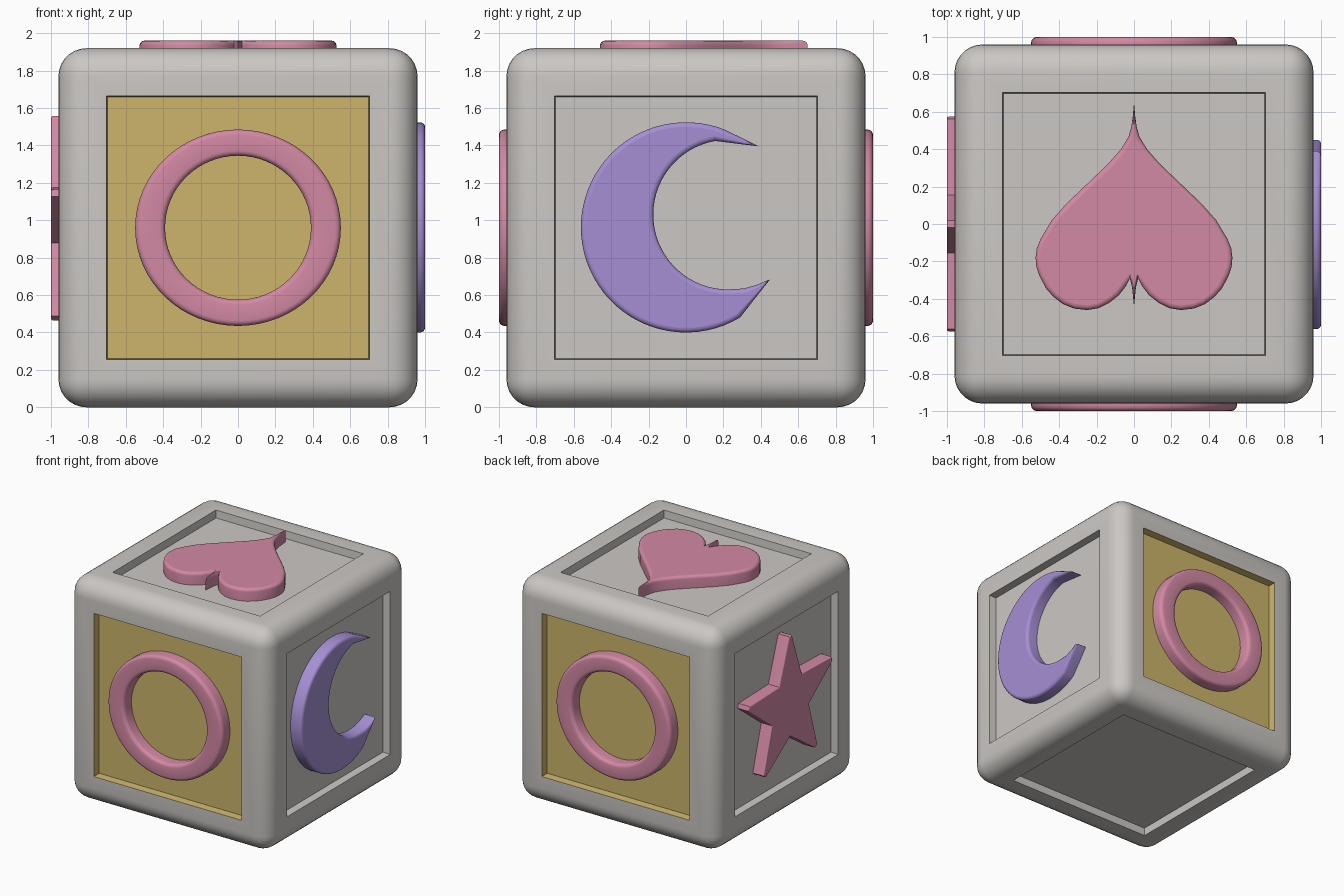
import bpy, bmesh, math
from mathutils import Vector
from mathutils.geometry import intersect_line_line_2d

if "Cube" in bpy.data.objects:
    bpy.data.objects.remove(bpy.data.objects["Cube"])

H = 0.96            # half size of the block
FLOOR = H - 0.065   # recessed panel floor


def material(name, rgb):
    m = bpy.data.materials.new(name)
    m.diffuse_color = (*rgb, 1)
    m.use_nodes = True
    m.node_tree.nodes["Principled BSDF"].inputs["Base Color"].default_value = m.diffuse_color
    return m


GREY = material("warm grey", (0.60, 0.575, 0.55))
YELLOW = material("mustard yellow", (0.61, 0.46, 0.145))
PINK = material("rose pink", (0.65, 0.25, 0.375))
PURPLE = material("lavender purple", (0.38, 0.275, 0.66))

# local (u right, v up, w outward) to world, for each side of the block
SIDES = {
    "front": lambda u, v, w: (u, -w, H + v),
    "back": lambda u, v, w: (-u, w, H + v),
    "right": lambda u, v, w: (w, u, H + v),
    "left": lambda u, v, w: (-w, -u, H + v),
    "top": lambda u, v, w: (u, v, H + w),
}


def finish(bm, name, mats, flat=()):
    """Smooth shading with sharp edges over 30 degrees and around flat faces."""
    bmesh.ops.recalc_face_normals(bm, faces=bm.faces)
    for f in bm.faces:
        f.smooth = True
    for e in bm.edges:
        e.smooth = e.calc_face_angle(0) < math.radians(30)
    for f in flat:
        for e in f.edges:
            e.smooth = False
    me = bpy.data.meshes.new(name)
    bm.to_mesh(me)
    bm.free()
    for m in mats:
        me.materials.append(m)
    ob = bpy.data.objects.new(name, me)
    bpy.context.scene.collection.objects.link(ob)
    return ob


def skin(bm, loops, closed=False):
    """Quads between successive vertex loops."""
    n = len(loops[0])
    pairs = list(zip(loops, loops[1:])) + ([(loops[-1], loops[0])] if closed else [])
    for a, b in pairs:
        for i in range(n):
            j = (i + 1) % n
            bm.faces.new((a[i], a[j], b[j], b[i]))


def round_steps(e, n=4):
    """(inset, height) steps of a rounded rim reaching w = 1."""
    return [(e * (1 - math.cos(a)), 1 - e + e * math.sin(a))
            for a in (math.pi / 2 * k / n for k in range(n + 1))]


def plate(name, side, pts, mat, e):
    """Raised outline shape with a rounded rim."""
    pts = [Vector(p) for p in pts]
    n = len(pts)
    if sum(pts[i - 1].cross(pts[i]) for i in range(n)) < 0:
        pts.reverse()
    inward = []
    for i, p in enumerate(pts):
        t = (p - pts[i - 1]).normalized() + (pts[(i + 1) % n] - p).normalized()
        if t.length < 1e-4:
            t = pts[(i + 1) % n] - p
        d = Vector((-t.y, t.x)).normalized()
        room = e                       # keep the rim narrow in thin spikes
        for k in range(n):
            if k in (i, (i - 1) % n):
                continue
            hit = intersect_line_line_2d(p, p + d * 3 * e, pts[k], pts[(k + 1) % n])
            if hit:
                room = min(room, 0.35 * (hit - p).length)
        inward.append(d * room / e)
    bm = bmesh.new()
    loops = [[bm.verts.new(SIDES[side](*(p + d * s), w)) for p, d in zip(pts, inward)]
             for s, w in [(0, FLOOR - 0.01)] + round_steps(e)]
    skin(bm, loops)
    bm.faces.new(loops[0])
    cap = bm.faces.new(loops[-1])
    return finish(bm, name, [mat], [cap])


def arc(cx, cy, r, a0, a1, n):
    return [(cx + r * math.cos(math.radians(a0 + (a1 - a0) * k / n)),
             cy + r * math.sin(math.radians(a0 + (a1 - a0) * k / n))) for k in range(n + 1)]


# rounded block with a recessed panel on every side
bm = bmesh.new()
bmesh.ops.create_cube(bm, size=2 * H)
bmesh.ops.translate(bm, verts=bm.verts, vec=(0, 0, H))
bmesh.ops.bevel(bm, geom=list(bm.edges), offset=0.15, offset_type='OFFSET',
                segments=7, profile=0.5, affect='EDGES')
bm.normal_update()
panels = sorted(bm.faces, key=lambda f: -f.calc_area())[:6]
for f in panels:
    normal = f.normal.copy()
    bmesh.ops.inset_individual(bm, faces=[f], thickness=0.15)
    walls = bmesh.ops.inset_individual(bm, faces=[f], thickness=0.008)["faces"]
    bmesh.ops.translate(bm, verts=f.verts, vec=normal * (FLOOR - H))
    if abs(normal.y) > 0.9:            # front and back panels are yellow
        for g in [f] + [w for w in walls if w is not f]:
            g.material_index = 1
finish(bm, "block", [GREY, YELLOW])

# rings on the front and back
e = 0.03
steps = round_steps(e)
profile = [(0, FLOOR - 0.01)] + steps + [(0.15 - s, w) for s, w in reversed(steps)] + [(0.15, FLOOR - 0.01)]
for side in ("front", "back"):
    bm = bmesh.new()
    loops = []
    for s, w in profile:
        t = s / 0.15
        ru, rv = 0.55 - 0.16 * t, 0.525 - 0.14 * t
        loops.append([bm.verts.new(SIDES[side](ru * math.cos(a), rv * math.sin(a), w))
                      for a in (math.tau * k / 64 for k in range(64))])
    skin(bm, loops, closed=True)
    finish(bm, side + "_ring", [PINK])

# crescent moon on the right
moon = (arc(0, 0.002, 0.562, 68, 301, 48)
        + [(0.45, -0.275), (0.38, -0.305), (0.31, -0.325)]
        + arc(0.225, 0.07, 0.40, 270, 100, 32) + [(0.39, 0.435)])
plate("moon", "right", moon, PURPLE, 0.025)

# star with blunt tips on the left
star = []
for k in range(5):
    a = math.radians(90 + 72 * k)
    for da, r in ((-0.033, 0.598), (0.033, 0.598), (math.pi / 5, 0.265)):
        star.append((r * math.cos(a + da), r * math.sin(a + da)))
plate("star", "left", star, PINK, 0.012)

# heart on the top, with its spiked point and cleft fin
half = [(0.006, 0.58), (0.014, 0.52), (0.03, 0.465), (0.07, 0.40), (0.14, 0.32), (0.25, 0.215),
        (0.36, 0.11), (0.44, 0.02), (0.50, -0.08), (0.52, -0.13), (0.526, -0.18), (0.522, -0.23),
        (0.505, -0.28), (0.47, -0.345), (0.43, -0.39), (0.38, -0.428), (0.32, -0.452),
        (0.25, -0.46), (0.19, -0.45), (0.13, -0.42), (0.08, -0.38), (0.045, -0.335),
        (0.022, -0.29), (0.010, -0.34)]
heart = [(0, 0.65)] + half + [(0, -0.44)] + [(-x, y) for x, y in reversed(half)]
plate("heart", "top", heart, PINK, 0.025)
